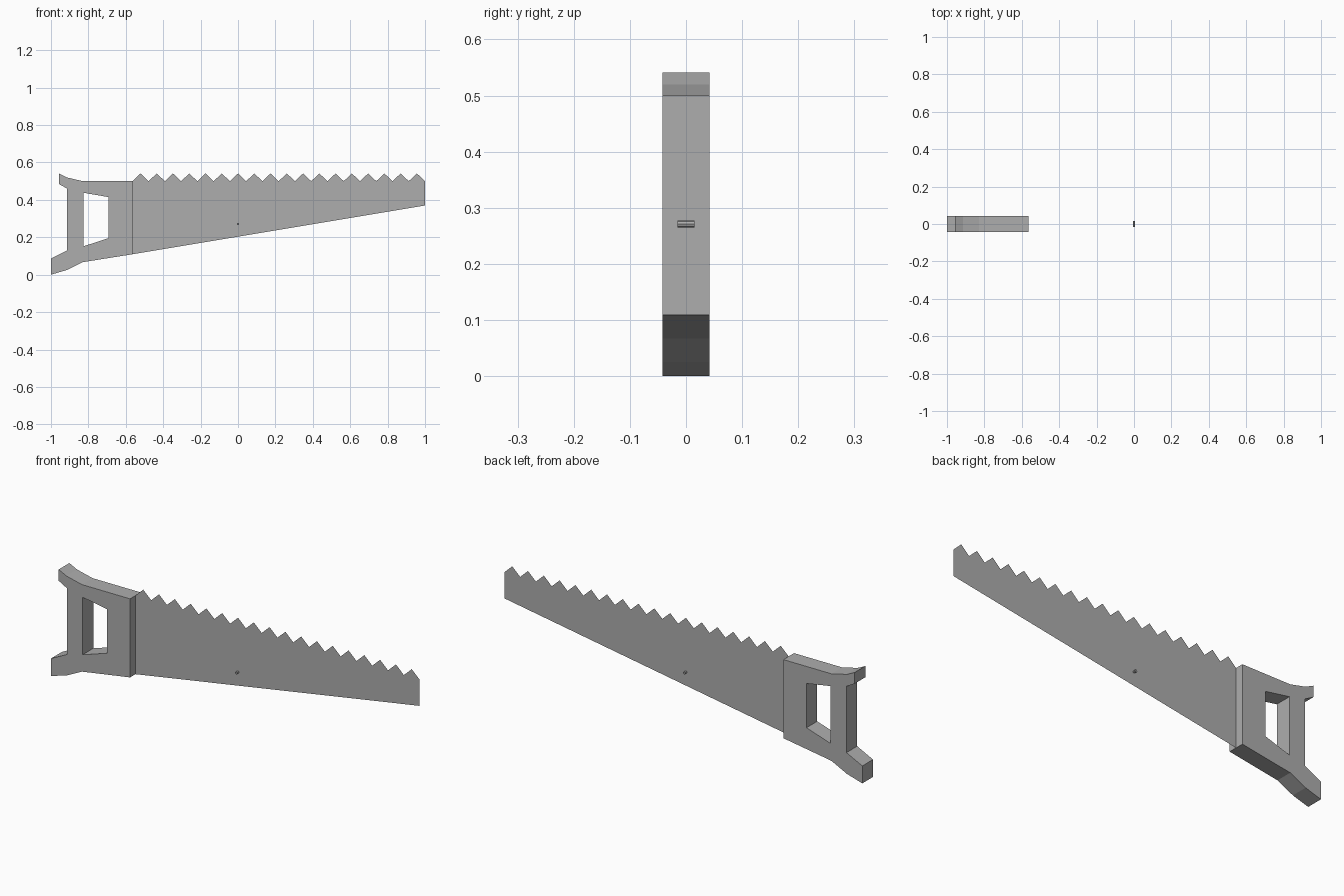
import bpy
import bmesh
from mathutils import Vector

cube = bpy.data.objects.get("Cube")
if cube:
    bpy.data.objects.remove(cube, do_unlink=True)

# One plain grey for the whole tool
GREY = (0.42, 0.42, 0.42, 1)
steel = bpy.data.materials.new("grey steel")
steel.use_nodes = True
steel.diffuse_color = GREY
steel.node_tree.nodes["Principled BSDF"].inputs["Base Color"].default_value = GREY


def plate(name, loops, half):
    """Fill closed (x, z) outlines; inner loops become holes. half = 0 gives a sheet."""
    bm = bmesh.new()
    edges = []
    for loop in loops:
        vs = [bm.verts.new((x, -half, z)) for x, z in loop]
        edges += [bm.edges.new((a, b)) for a, b in zip(vs, vs[1:] + vs[:1])]
    bmesh.ops.triangle_fill(bm, edges=edges, use_beauty=True, normal=Vector((0, -1, 0)))
    if half:
        out = bmesh.ops.extrude_face_region(bm, geom=bm.faces[:], use_keep_orig=True)
        moved = [g for g in out["geom"] if isinstance(g, bmesh.types.BMVert)]
        bmesh.ops.translate(bm, verts=moved, vec=(0, 2 * half, 0))
        bmesh.ops.recalc_face_normals(bm, faces=bm.faces[:])
    mesh = bpy.data.meshes.new(name)
    bm.to_mesh(mesh)
    bm.free()
    mesh.materials.append(steel)
    obj = bpy.data.objects.new(name, mesh)
    bpy.context.collection.objects.link(obj)
    return obj


# Handle with its finger hole
joint = -0.565
outline = [(-0.958, 0.541), (-0.915, 0.52), (-0.83, 0.5), (joint, 0.5),
           (joint, 0.109), (-0.83, 0.067), (-0.915, 0.025), (-1, 0),
           (-1, 0.087), (-0.913, 0.13), (-0.913, 0.46), (-0.958, 0.485)]
hole = [(-0.826, 0.438), (-0.693, 0.415), (-0.693, 0.195), (-0.826, 0.152)]
plate("handle", [outline, hole], 0.042)

# Thin tapered blade with a row of teeth along the top
teeth = 18
pitch = (1 - joint) / teeth
edge = [(joint + pitch * i / 2, 0.541 if i % 2 else 0.5) for i in range(2 * teeth + 1)]
plate("blade", [edge + [(1, 0.37), (joint, 0.109)]], 0)

# Small pin through the middle of the blade
bpy.ops.mesh.primitive_cylinder_add(vertices=8, radius=0.006, depth=0.03,
                                    location=(0, 0, 0.271), rotation=(1.5708, 0, 0))
pin = bpy.context.object
pin.name = "blade_pin"
pin.data.materials.append(steel)
